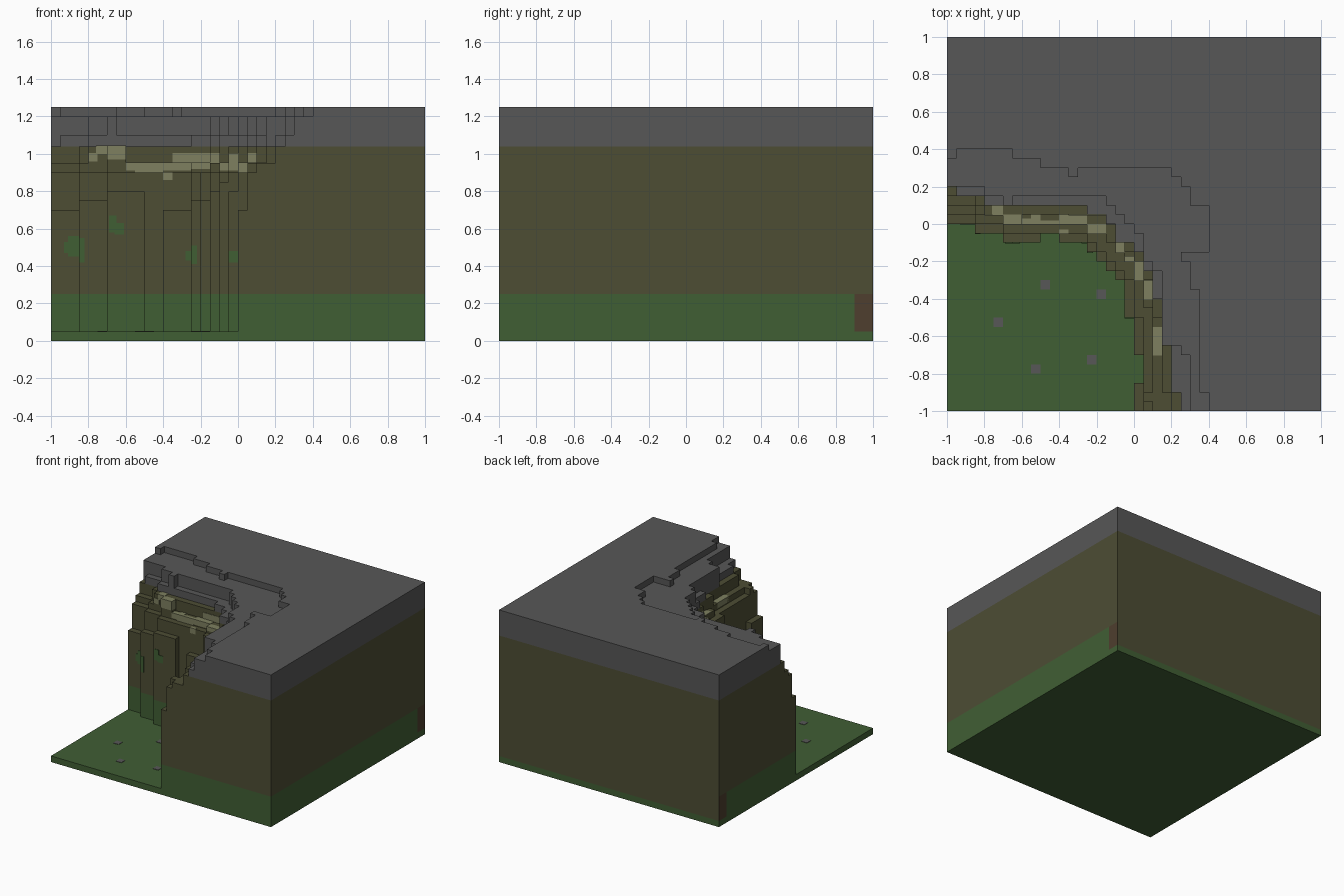
import bpy
import bmesh

if "Cube" in bpy.data.objects:
    bpy.data.objects.remove(bpy.data.objects["Cube"])


def material(name, rgb):
    def linear(c):
        c /= 255
        return c / 12.92 if c <= 0.04045 else ((c + 0.055) / 1.055) ** 2.4
    m = bpy.data.materials.new(name)
    col = (*[linear(c) for c in rgb], 1)
    m.diffuse_color = col
    m.use_nodes = True
    m.node_tree.nodes["Principled BSDF"].inputs["Base Color"].default_value = col
    return m


STONE = material("grey stone", (87, 87, 87))
EARTH = material("olive earth", (77, 77, 52))
GRASS = material("grass green", (64, 94, 52))
PALE = material("pale rock", (126, 128, 96))
DIRT = material("reddish dirt", (78, 62, 46))


def prism(name, outline, z0, z1, mat):
    """Extrude a flat outline from z0 up to z1."""
    bm = bmesh.new()
    face = bm.faces.new([bm.verts.new((x, y, z0)) for x, y in outline])
    top = bmesh.ops.extrude_face_region(bm, geom=[face])["geom"]
    verts = [v for v in top if isinstance(v, bmesh.types.BMVert)]
    bmesh.ops.translate(bm, verts=verts, vec=(0, 0, z1 - z0))
    bmesh.ops.recalc_face_normals(bm, faces=bm.faces)
    mesh = bpy.data.meshes.new(name)
    bm.to_mesh(mesh)
    bm.free()
    mesh.materials.append(mat)
    ob = bpy.data.objects.new(name, mesh)
    bpy.context.collection.objects.link(ob)
    return ob


def box(name, x0, x1, y0, y1, z0, z1, mat):
    return prism(name, [(x0, y0), (x1, y0), (x1, y1), (x0, y1)], z0, z1, mat)


def terrace(name, start, steps, z0, z1, mat, back=1.0):
    """Block with a stepped bay cut from its corner: go to x, then to y."""
    y, path = start, [(-1, start)]
    for sx, sy in steps:
        path += [(sx, y), (sx, sy)]
        y = sy
    prism(name, path + [(1, -1), (1, back), (-1, back)], z0, z1, mat)


# Ground slab with small stones set into it
box("ground_slab", -1, 1, -1, 1, 0, 0.05, GRASS)
for i, (x, y) in enumerate([(-.475, -.325), (-.175, -.375), (-.725, -.525),
                            (-.225, -.725), (-.525, -.775)]):
    box(f"ground_stone_{i}", x - .025, x + .025, y - .025, y + .025,
        .046, .053, STONE)

# Foot of the cliff: grassy lower band, earth above, earth strip at the back
foot = [(-.85, -.05), (-.7, -.1), (-.5, -.05), (-.4, -.1), (-.25, -.15),
        (-.2, -.2), (-.15, -.25), (-.1, -.3), (-.05, -.5), (0, -.7),
        (.05, -.85), (0, -1)]
terrace("cliff_foot", 0, foot, .05, .25, GRASS, back=.9)
strip = box("back_strip", -1, 1, .9, 1, .05, .25, DIRT)
strip.data.materials.append(EARTH)
for p in strip.data.polygons:
    if p.normal.y > .5:
        p.material_index = 1
terrace("cliff_wall", 0, foot, .25, .7, EARTH)

# Buttress tops that rise a little higher than the wall
for i, (x0, x1, y0, top) in enumerate([
        (-.85, -.7, -.05, .75), (-.7, -.5, -.1, .8), (-.25, -.2, -.15, .75),
        (-.2, -.15, -.2, .75), (-.15, -.1, -.25, .8), (-.1, -.05, -.3, .85),
        (-.05, 0, -.5, .8)]):
    box(f"buttress_{i}", x0, x1, y0, y0 + .2, .7, top, EARTH)

# Earth ledges
terrace("lower_ledge", .05,
        [(-.85, 0), (-.7, -.05), (-.25, -.1), (-.2, -.15), (-.15, -.2),
         (-.1, -.25), (-.05, -.3), (0, -.5), (.05, -1)], .7, .9, EARTH)
terrace("middle_ledge", .1,
        [(-.85, .05), (-.7, 0), (-.25, -.05), (-.15, -.1), (-.1, -.15),
         (-.05, -.2), (0, -.3), (.05, -.45), (.1, -.9), (.05, -.95),
         (.1, -1)], .9, .95, EARTH)
terrace("upper_ledge", .15,
        [(-.85, .1), (-.8, .05), (-.7, 0), (-.6, .05), (-.15, 0), (-.1, -.1),
         (-.05, -.15), (0, -.2), (.05, -.3), (.1, -.5), (.15, -.75),
         (.15, -.9), (.2, -1)], .95, 1.04, EARTH)

# Grey stone cap in three steps
terrace("cap_lower", .2,
        [(-.95, .15), (-.8, .1), (-.25, .05), (-.15, 0), (-.1, -.1),
         (0, -.15), (.05, -.25), (.1, -.4), (.15, -.65), (.2, -.9),
         (.25, -1)], 1.04, 1.1, STONE)
terrace("cap_middle", .2,
        [(-.8, .15), (-.7, .1), (-.65, .15), (-.15, .1), (-.1, .05), (-.05, 0),
         (0, -.05), (.05, -.2), (.1, -.25), (.15, -.65), (.25, -.7),
         (.3, -1)], 1.1, 1.2, STONE)
terrace("cap_top", .35,
        [(-.95, .4), (-.65, .35), (-.5, .3), (-.35, .25), (-.3, .3), (.2, .25),
         (.25, .2), (.3, .1), (.4, -.15), (.25, -.2), (.3, -.35), (.35, -.9),
         (.4, -1)], 1.2, 1.25, STONE)

# Pale rock showing on the ledges, standing just proud of them
E = .004
for i, (x0, x1, y0, y1, z0, z1) in enumerate([
        (-.8, -.75, .05, .08, .96, 1.0), (-.76, -.7, .05, .1, 1.0, 1.04),
        (-.7, -.6, 0, .05, .97, 1.04), (-.6, -.55, 0, .03, .91, .95),
        (-.55, -.5, 0, .05, .9, .95), (-.5, -.4, 0, .02, .9, .95),
        (-.4, -.25, 0, .05, .91, .95), (-.4, -.35, -.05, -.03, .86, .9),
        (-.35, -.15, .05, .08, .95, 1.0), (-.25, -.15, -.05, 0, .92, .95),
        (-.15, -.1, 0, .03, .95, 1.0), (-.1, -.05, -.15, -.1, .91, .95),
        (-.05, 0, -.2, -.17, .91, 1.0), (0, .05, -.3, -.2, .9, .95),
        (.05, .1, -.4, -.3, .9, .95), (.05, .1, -.3, -.28, .95, 1.0),
        (.1, .15, -.7, -.55, .91, .95)]):
    box(f"pale_rock_{i}", x0, x1, y0 - E, y1, z0, z1 + E, PALE)

# Moss patches on the wall, each made of two crossed plates
for i, (x0, x1, y, z0, z1) in enumerate([
        (-.93, -.85, 0, .47, .53), (-.91, -.85, 0, .45, .56),
        (-.85, -.82, -.05, .42, .55), (-.69, -.65, -.1, .58, .67),
        (-.66, -.61, -.1, .57, .63), (-.28, -.25, -.1, .43, .48),
        (-.25, -.22, -.15, .41, .51), (-.05, 0, -.5, .42, .48)]):
    box(f"moss_patch_{i}", x0, x1, y - .003 - .0004 * i, y + .003, z0, z1, GRASS)
